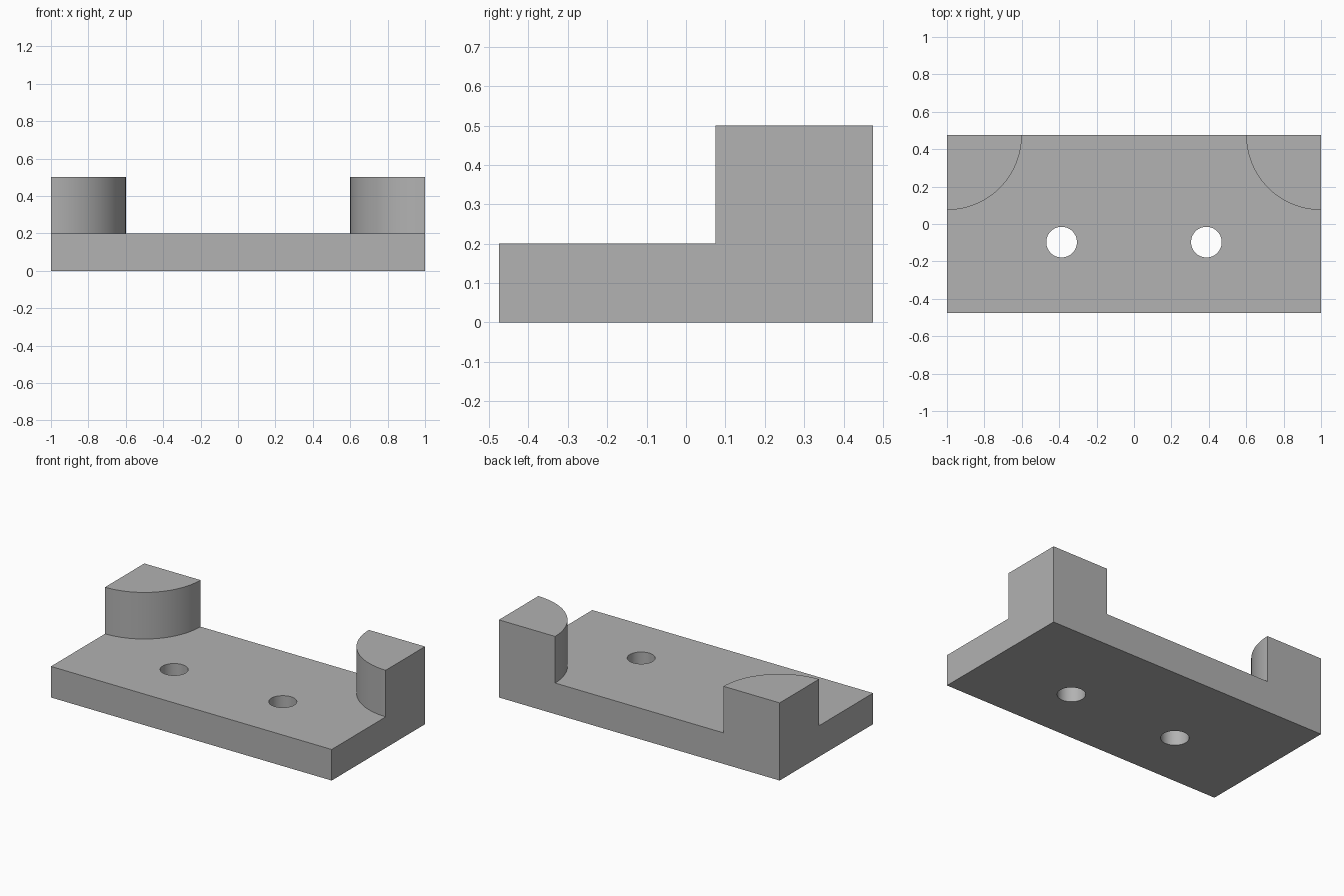
import bpy, bmesh
from math import radians, sin, cos, pi

if "Cube" in bpy.data.objects:
    bpy.data.objects.remove(bpy.data.objects["Cube"], do_unlink=True)

HALF_Y, BASE_H, POST_H = 0.475, 0.2, 0.5
POST_R, HOLE_R = 0.4, 0.082

grey = bpy.data.materials.new("plain grey")
grey.use_nodes = True
colour = (0.445, 0.445, 0.445, 1)
grey.diffuse_color = colour
grey.node_tree.nodes["Principled BSDF"].inputs["Base Color"].default_value = colour


def prism(name, outline, bottom, top):
    """Extrude a flat outline straight up into a closed solid."""
    bm = bmesh.new()
    face = bm.faces.new([bm.verts.new((x, y, bottom)) for x, y in outline])
    up = bmesh.ops.extrude_face_region(bm, geom=[face])["geom"]
    bmesh.ops.translate(bm, vec=(0, 0, top - bottom),
                        verts=[v for v in up if isinstance(v, bmesh.types.BMVert)])
    bmesh.ops.recalc_face_normals(bm, faces=bm.faces)
    mesh = bpy.data.meshes.new(name)
    bm.to_mesh(mesh)
    bm.free()
    mesh.materials.append(grey)
    obj = bpy.data.objects.new(name, mesh)
    bpy.context.collection.objects.link(obj)
    return obj


def arc(cx, cy, r, start, sweep, steps):
    angles = [start + sweep * i / steps for i in range(steps + 1)]
    return [(cx + r * cos(a), cy + r * sin(a)) for a in angles]


def combine(target, tool, operation):
    """Merge or cut with a tool solid, then discard the tool."""
    mod = target.modifiers.new(operation.lower(), "BOOLEAN")
    mod.object, mod.operation, mod.solver = tool, operation, "EXACT"
    bpy.context.view_layer.objects.active = target
    bpy.ops.object.modifier_apply(modifier=mod.name)
    bpy.data.objects.remove(tool, do_unlink=True)


# Base plate
plate = prism("mounting_plate", [(-1, -HALF_Y), (1, -HALF_Y), (1, HALF_Y), (-1, HALF_Y)],
              0, BASE_H)

for side in (-1, 1):
    # Quarter-round post in each back corner
    start, sweep = (pi, pi / 2) if side > 0 else (0, -pi / 2)
    outline = [(side, HALF_Y)] + arc(side, HALF_Y, POST_R, start, sweep, 24)
    combine(plate, prism("corner_post", outline, 0, POST_H), "UNION")
    # Screw hole through the plate
    hole = arc(side * 0.387, -0.097, HOLE_R, 0, 2 * pi, 48)[:-1]
    combine(plate, prism("hole_cutter", hole, -0.1, BASE_H + 0.1), "DIFFERENCE")

# Smooth round walls, sharp corners
bpy.ops.object.select_all(action="DESELECT")
plate.select_set(True)
bpy.context.view_layer.objects.active = plate
bpy.ops.object.shade_smooth_by_angle(angle=radians(30))
